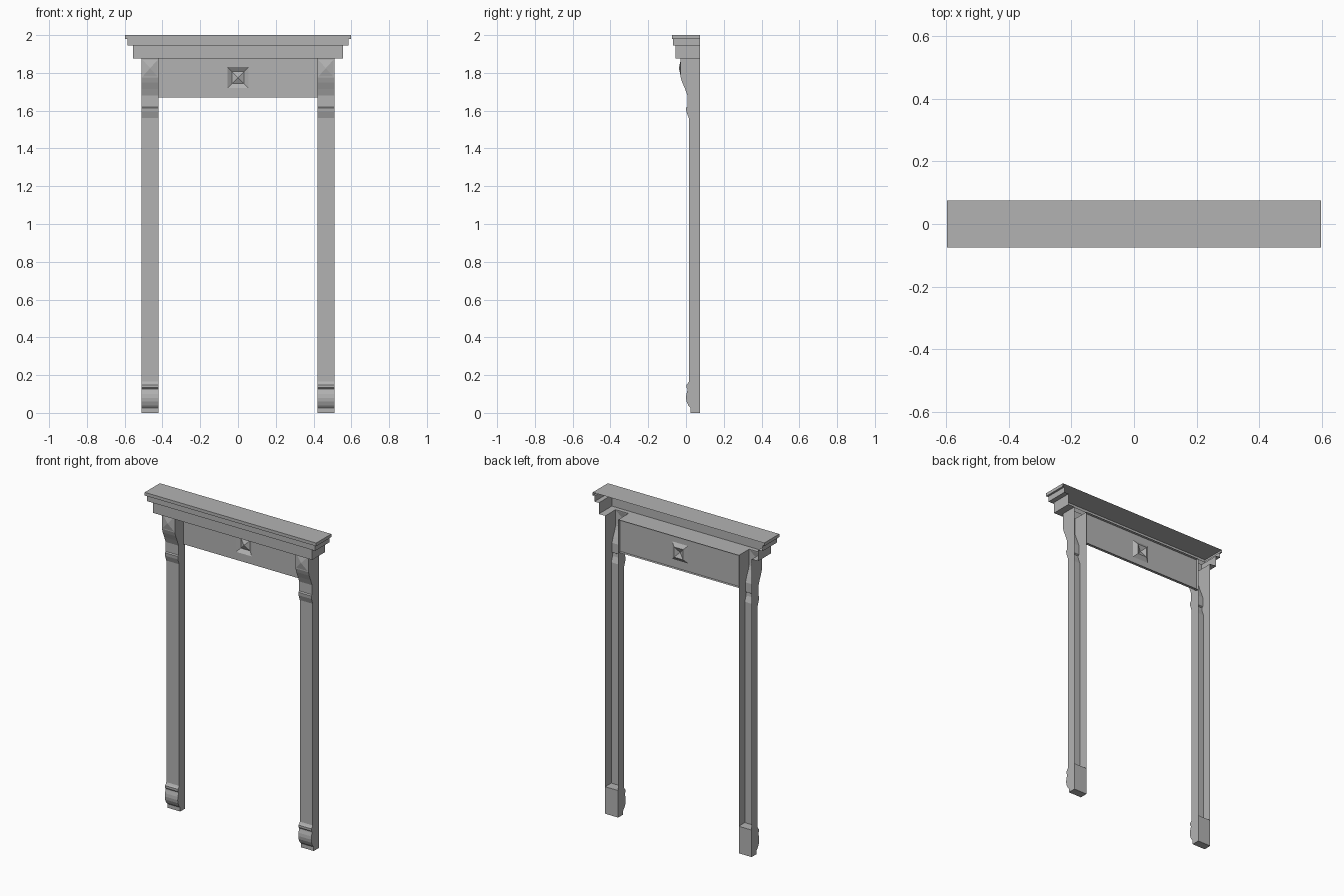
import bpy
import bmesh

if "Cube" in bpy.data.objects:
    bpy.data.objects.remove(bpy.data.objects["Cube"])

# Single painted-stone colour
stone = bpy.data.materials.new("grey_stone")
stone.use_nodes = True
colour = (0.45, 0.45, 0.45, 1)
stone.diffuse_color = colour
stone.node_tree.nodes["Principled BSDF"].inputs["Base Color"].default_value = colour

BACK = 0.075
INNER, OUTER = 0.42, 0.51
UNDER = 1.875


def finish(name, bm):
    bmesh.ops.remove_doubles(bm, verts=bm.verts, dist=0.0001)
    bmesh.ops.recalc_face_normals(bm, faces=bm.faces)
    mesh = bpy.data.meshes.new(name)
    bm.to_mesh(mesh)
    bm.free()
    mesh.materials.append(stone)
    obj = bpy.data.objects.new(name, mesh)
    bpy.context.collection.objects.link(obj)
    return obj


def face(bm, *points):
    return bm.faces.new([bm.verts.new(p) for p in points])


def bridge(bm, a, b, closed):
    """Join two equal rows of points with quads."""
    n = len(a)
    for i in range(n if closed else n - 1):
        j = (i + 1) % n
        face(bm, a[i], a[j], b[j], b[i])


# Pilasters: moulded front, two flat sides, open back above a solid plinth
profile = [(0.025, 0), (0.025, 0.025), (0.012, 0.04), (0.003, 0.06),
           (0.0, 0.08), (0.002, 0.1), (0.008, 0.12), (0.009, 0.127),
           (0.002, 0.134), (0.002, 0.148), (0.009, 0.155), (0.015, 0.165),
           (0.015, 1.56), (0.002, 1.595), (0.0, 1.615), (0.008, 1.62),
           (0.008, 1.68), (-0.005, 1.715), (-0.02, 1.75), (-0.028, 1.775),
           (-0.028, UNDER)]
PLINTH = 0.17


def pilaster(name, side):
    bm = bmesh.new()
    xa, xb = side * INNER, side * OUTER
    rows = [[(xa, BACK, z), (xa, y, z), (xb, y, z), (xb, BACK, z)]
            for y, z in profile]
    for low, high in zip(rows, rows[1:]):
        if high is rows[-1]:
            # Raised pyramid block on the bracket head
            bridge(bm, low[:2], high[:2], False)
            bridge(bm, low[2:], high[2:], False)
            y = profile[-1][0]
            outer = [low[1], low[2], high[2], high[1]]
            mx, mz = (xa + xb) / 2, (low[1][2] + UNDER) / 2
            ring = [(mx + (p[0] - mx) * 0.88, y, mz + (p[2] - mz) * 0.88) for p in outer]
            bridge(bm, outer, ring, True)
            for i in range(4):
                face(bm, ring[i], ring[(i + 1) % 4], (mx, y - 0.01, mz))
        else:
            bridge(bm, low, high, False)
    face(bm, *rows[0])
    face(bm, (xa, BACK, 0), (xb, BACK, 0), (xb, BACK, PLINTH), (xa, BACK, PLINTH))
    face(bm, (xa, BACK, PLINTH), (xb, BACK, PLINTH), (xb, 0.015, PLINTH), (xa, 0.015, PLINTH))
    finish(name, bm)


pilaster("left_pilaster", 1)
pilaster("right_pilaster", -1)

# Frieze panel with a sunk square rosette
bm = bmesh.new()
FRONT, BOTTOM, MID = 0.058, 1.67, 1.775


def square(half, y):
    return [(-half, y, MID - half), (half, y, MID - half),
            (half, y, MID + half), (-half, y, MID + half)]


border = [(-INNER, FRONT, BOTTOM), (INNER, FRONT, BOTTOM),
          (INNER, FRONT, UNDER), (-INNER, FRONT, UNDER)]
rim, floor = square(0.055, FRONT), square(0.032, 0.074)
bridge(bm, border, rim, True)
bridge(bm, rim, floor, True)
for i in range(4):
    face(bm, floor[i], floor[(i + 1) % 4], (0, FRONT, MID))
face(bm, border[0], border[1], (INNER, BACK, BOTTOM), (-INNER, BACK, BOTTOM))
finish("frieze_panel", bm)

# Cornice: stepped moulding wrapped round three sides, open at the back
bm = bmesh.new()
steps = [(0.555, -0.055, UNDER), (0.555, -0.055, 1.945), (0.585, -0.068, 1.945),
         (0.585, -0.068, 1.98), (0.597, -0.075, 1.98), (0.597, -0.075, 2.0)]
loops = [[(-x, BACK, z), (-x, y, z), (x, y, z), (x, BACK, z)] for x, y, z in steps]
for low, high in zip(loops, loops[1:]):
    bridge(bm, low, high, False)
face(bm, *loops[-1])
finish("cornice", bm)

# Cornice soffit, fitted around the hollow pilasters
bm = bmesh.new()
END, LIP, HEAD = 0.555, -0.055, -0.028
for x0, x1, y0, y1 in [(-END, END, LIP, HEAD), (-INNER, INNER, HEAD, BACK),
                       (OUTER, END, HEAD, BACK), (-END, -OUTER, HEAD, BACK)]:
    face(bm, (x0, y0, UNDER), (x0, y1, UNDER), (x1, y1, UNDER), (x1, y0, UNDER))
finish("cornice_soffit", bm)
